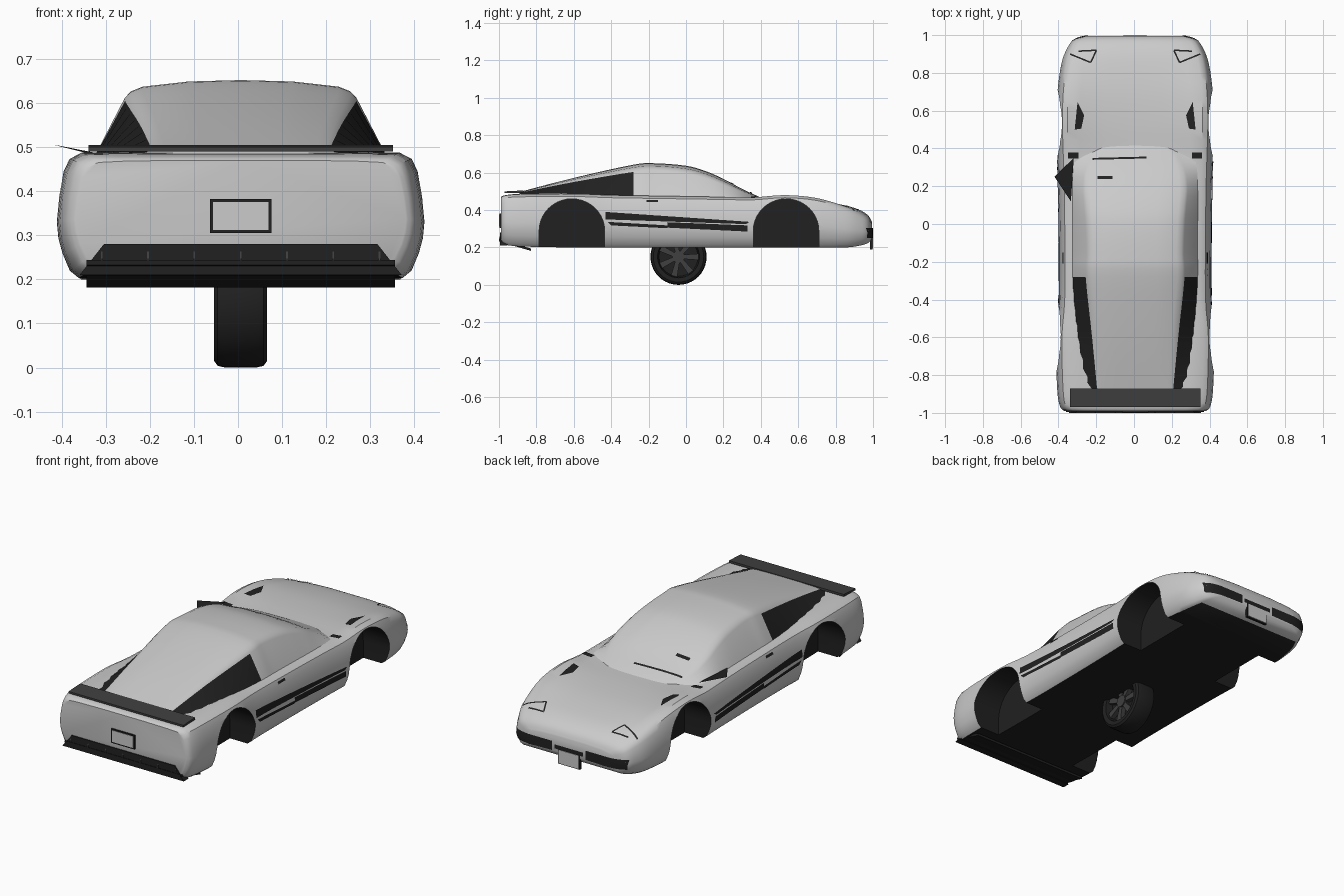
import bpy, bmesh, math
from mathutils import Vector
from mathutils.bvhtree import BVHTree

if "Cube" in bpy.data.objects:
    bpy.data.objects.remove(bpy.data.objects["Cube"])

OX = 0.006  # the side mirror pushes the car slightly off centre


def material(name, c):
    m = bpy.data.materials.new(name)
    m.diffuse_color = (c, c, c, 1)
    m.use_nodes = True
    m.node_tree.nodes["Principled BSDF"].inputs["Base Color"].default_value = m.diffuse_color
    return m


PAINT, BLACK, DARK = material("paint", 0.8), material("black", 0.015), material("dark_grey", 0.05)


def finish(name, bm, *mats):
    bmesh.ops.recalc_face_normals(bm, faces=bm.faces)
    me = bpy.data.meshes.new(name)
    bm.to_mesh(me)
    bm.free()
    for m in mats:
        me.materials.append(m)
    ob = bpy.data.objects.new(name, me)
    bpy.context.collection.objects.link(ob)
    return ob


def dense(rows, n):
    """Catmull-Rom interpolation of the station rows."""
    out = []
    for i in range(len(rows) - 1):
        a, b, c, d = (rows[max(0, min(len(rows) - 1, i + k))] for k in (-1, 0, 1, 2))
        for s in range(n):
            t = s / n
            out.append([0.5 * (2 * q + (r - p) * t + (2 * p - 5 * q + 4 * r - u) * t * t
                        + (3 * q - p - 3 * r + u) * t ** 3) for p, q, r, u in zip(a, b, c, d)])
    return out + [list(rows[-1])]


def loft(name, rows, section, paint_rule, n=4):
    """Mirror each half section into a ring and skin the rings along y."""
    bm = bmesh.new()
    rings = []
    for row in dense(rows, n):
        half = section(*row[1:])
        ring = half + [(-x, z) for x, z in reversed(half[:-1])]
        rings.append([bm.verts.new((x, row[0], z)) for x, z in ring])
    k = len(rings[0])
    for r, s in zip(rings, rings[1:]):
        for j in range(k):
            f = bm.faces.new((r[j], r[(j + 1) % k], s[(j + 1) % k], s[j]))
            f.material_index = int(paint_rule(j, k, (r[j].co.y + s[j].co.y) / 2))
    bm.faces.new(rings[0])
    bm.faces.new(rings[-1])
    return finish(name, bm, PAINT, BLACK)


def prism(name, polys, axis, a, b, mat):
    """Extrude 2D outlines along an axis from a to b (one or more spans)."""
    bm = bmesh.new()
    put = {"x": lambda p, t: (t, *p), "y": lambda p, t: (p[0], t, p[1]), "z": lambda p, t: (*p, t)}[axis]
    for pts, lo, hi in ((p, l, h) for p in polys for l, h in zip(a, b)):
        v = [[bm.verts.new(put(p, t)) for p in pts] for t in (lo, hi)]
        bm.faces.new(v[0])
        bm.faces.new(v[1])
        for i in range(len(pts)):
            j = (i + 1) % len(pts)
            bm.faces.new((v[0][i], v[0][j], v[1][j], v[1][i]))
    return finish(name, bm, mat)


def rect(x0, x1, y0, y1):
    return [(x0, y0), (x1, y0), (x1, y1), (x0, y1)]


# ---- main body shell
def body_section(w, zb, zs, zc):
    prof = [(.88, 0), (.93, .06), (.97, .2), (.992, .32), (1, .45), (.985, .65), (.958, .85), (.925, .95), (.86, 1)]
    pts = [(w * f, zb + t * (zs - zb)) for f, t in prof]
    return pts + [(w * .7, zs + .6 * (zc - zs)), (w * .35, zc), (0, zc)]


body = loft("body", [
    (-.99, .375, .235, .465, .47), (-.965, .398, .215, .478, .48), (-.87, .413, .205, .485, .487),
    (-.6, .419, .2, .487, .487), (-.4, .403, .2, .48, .48), (-.1, .402, .2, .475, .475),
    (.2, .406, .2, .47, .468), (.36, .411, .2, .468, .46), (.53, .416, .2, .48, .46),
    (.7, .411, .2, .464, .45), (.85, .39, .2, .42, .425), (.93, .36, .21, .385, .40),
    (.975, .325, .225, .355, .37), (.995, .26, .25, .325, .335)],
    body_section, lambda j, k, y: j == k - 1 and y < .93)


# ---- cabin with black rear quarter panels
def cabin_section(wb, ws, zs, zt):
    base = min(.465, zs - .02)
    return [(wb, base), (ws, zs), (ws * .95, zs + .35 * (zt - zs)), (ws * .85, zs + .62 * (zt - zs)),
            (ws * .45, zs + .92 * (zt - zs)), (0, zt)]


cabin = loft("cabin", [
    (-.89, .32, .20, .492, .497), (-.6, .328, .228, .55, .572), (-.28, .338, .262, .604, .643),
    (-.16, .337, .258, .612, .65), (.0, .336, .264, .595, .637), (.1, .336, .272, .571, .61),
    (.2, .335, .278, .535, .567), (.3, .33, .26, .495, .513), (.4, .3, .2, .456, .467),
    (.44, .2, .1, .44, .447)],
    cabin_section, lambda j, k, y: j in (0, k - 2) and y < -.28)

# ---- wheel arches cut out of the body, black inside
arches = []
for cy in (-.61, .535):
    arc = [(cy + .175 * math.cos(t * math.pi / 20), .29 + .17 * math.sin(t * math.pi / 20)) for t in range(21)]
    arches.append([(cy + .175, .1)] + arc + [(cy - .175, .1)])
cutter = prism("arch_cutter", arches, "x", (-.6, .25), (-.25, .6), BLACK)
mod = body.modifiers.new("arches", "BOOLEAN")
mod.operation, mod.solver, mod.object = "DIFFERENCE", "EXACT", cutter
mod.material_mode = "TRANSFER"

# ---- surface used for laying thin trim on the bodywork
surf = bmesh.new()
surf.from_mesh(body.data)
surf.from_mesh(cabin.data)
tree = BVHTree.FromBMesh(surf)
surf.free()
bpy.context.view_layer.objects.active = body
bpy.ops.object.modifier_apply(modifier="arches")
bpy.data.objects.remove(cutter)

CAST = {"side": (lambda u, v: (2, u, v), (-1, 0, 0)), "top": (lambda u, v: (u, v, 2), (0, 0, -1)),
        "nose": (lambda u, v: (u, 2, v), (0, -1, 0))}


def drape(name, quads, view, mirror=True, n=10):
    """Project quads on to the bodywork as thin black trim."""
    bm = bmesh.new()
    start, d = CAST[view]
    d = Vector(d)
    for a, b, c, e in quads:
        grid = []
        for i in range(n + 1):
            for j in range(3):
                s, t = i / n, j / 2
                u, v = ((1 - t) * ((1 - s) * a[k] + s * b[k]) + t * ((1 - s) * e[k] + s * c[k]) for k in (0, 1))
                hit = tree.ray_cast(Vector(start(u, v)), d)[0]
                grid.append(hit - d * .004 if hit else None)
        for side in ((1, -1) if mirror else (1,)):
            vs = [bm.verts.new((p.x * side, p.y, p.z)) if p else None for p in grid]
            for i in range(n):
                for j in range(2):
                    q = [vs[i * 3 + j], vs[i * 3 + 3 + j], vs[i * 3 + 4 + j], vs[i * 3 + 1 + j]]
                    if all(q):
                        bm.faces.new(q)
    return finish(name, bm, BLACK)


def line(p, q, w=.008):
    nx, ny = q[1] - p[1], p[0] - q[0]
    l = math.hypot(nx, ny)
    nx, ny = nx / l * w / 2, ny / l * w / 2
    return [(p[0] + nx, p[1] + ny), (q[0] + nx, q[1] + ny), (q[0] - nx, q[1] - ny), (p[0] - nx, p[1] - ny)]


# ---- trim laid on the bodywork
drape("side_stripes", [
    [(-.43, .39), (.34, .337), (.32, .325), (-.43, .35)],
    [(-.42, .337), (-.1, .318), (-.1, .303), (-.40, .318)],
    [(-.1, .335), (.33, .318), (.33, .285), (-.1, .306)]], "side")
drape("door_handles", [rect(-.21, -.15, .443, .455)], "side")
drape("front_grilles", [[(.10, .255), (.33, .25), (.34, .305), (.10, .305)]], "nose")
drape("centre_grille", [rect(-.085, .085, .268, .29)], "nose", False)
drape("hood_vents", [[(.27, .575), (.305, .645), (.32, .50), (.285, .505)]], "top")
lamp = [(.30, .915), (.205, .92), (.235, .855), (.345, .90)]
drape("headlight_outlines", [line(p, q) for p, q in zip(lamp, lamp[1:])], "top")
drape("wipers", [line((-.225, .345), (.06, .352), .01), line((-.2, .245), (-.12, .245), .016)], "top", False)
drape("pillar_trim", [rect(.30, .355, .348, .378)], "top")

# ---- rear wing, diffuser with fins, number plates
prism("rear_wing", [[(-.97, .49), (-.97, .5), (-.87, .505), (-.87, .493)]], "x", (-.345,), (.345,), DARK)
prism("rear_valance", [[(-.31, .28), (.31, .28), (.365, .21), (-.365, .21)]], "y", (-.995,), (-.955,), BLACK)
prism("diffuser", [[(-1, .232), (-1, .244), (-.83, .195), (-.83, .182)]], "x", (-.35,), (.35,), BLACK)
fins = [i * .105 for i in range(-3, 4)]
prism("diffuser_fins", [[(-1, .24), (-.993, .272), (-.96, .272), (-.86, .2)]], "x",
      [x - .002 for x in fins], [x + .002 for x in fins], DARK)
prism("rear_plate_frame", [rect(-.07, .07, .305, .382)], "y", (-.997,), (-.985,), BLACK)
prism("rear_plate", [rect(-.063, .063, .312, .375)], "y", (-.999,), (-.99,), PAINT)
prism("front_plate_frame", [rect(-.066, .066, .19, .272)], "y", (.984,), (.996,), BLACK)
prism("front_plate", [rect(-.061, .061, .195, .267)], "y", (.99,), (1.0,), PAINT)

# ---- single door mirror, a flat triangle
bm = bmesh.new()
bm.faces.new([bm.verts.new(p) for p in ((-.427, .25, .506), (-.325, .35, .486), (-.34, .12, .484))])
finish("door_mirror", bm, BLACK)

# ---- the loose wheel under the middle of the car
HUB = Vector((0, -.04, .15))
bm = bmesh.new()
prof = [(0, -.05), (.1, -.05), (.108, -.056), (.135, -.06), (.146, -.052), (.15, -.035), (.15, .035),
        (.146, .052), (.135, .06), (.112, .057), (.104, .02), (0, .02)]
vs = [bm.verts.new((x, HUB.y, HUB.z + r)) for r, x in prof]
es = [bm.edges.new(p) for p in zip(vs, vs[1:])]
bmesh.ops.spin(bm, geom=vs + es, cent=HUB, axis=(1, 0, 0), angle=2 * math.pi, steps=40)
bmesh.ops.remove_doubles(bm, verts=bm.verts, dist=.0005)
finish("tyre", bm, BLACK)


def ring_point(r, a, off=0):
    return (HUB.y + r * math.cos(a) - off * math.sin(a), HUB.z + r * math.sin(a) + off * math.cos(a))


spokes = [[ring_point(r, k * math.tau / 7, o) for r, o in ((.02, -.011), (.106, -.017), (.106, .017), (.02, .011))]
          for k in range(7)]
hub = [ring_point(.033, k * math.tau / 16) for k in range(16)]
prism("wheel_spokes", spokes, "x", (.015,), (.045,), DARK)
prism("wheel_hub", [hub], "x", (.015,), (.05,), DARK)

# ---- shift into place and smooth
for ob in bpy.data.objects:
    ob.location.x += OX
    ob.select_set(True)
bpy.context.view_layer.objects.active = body
bpy.ops.object.shade_smooth_by_angle(angle=math.radians(35))
